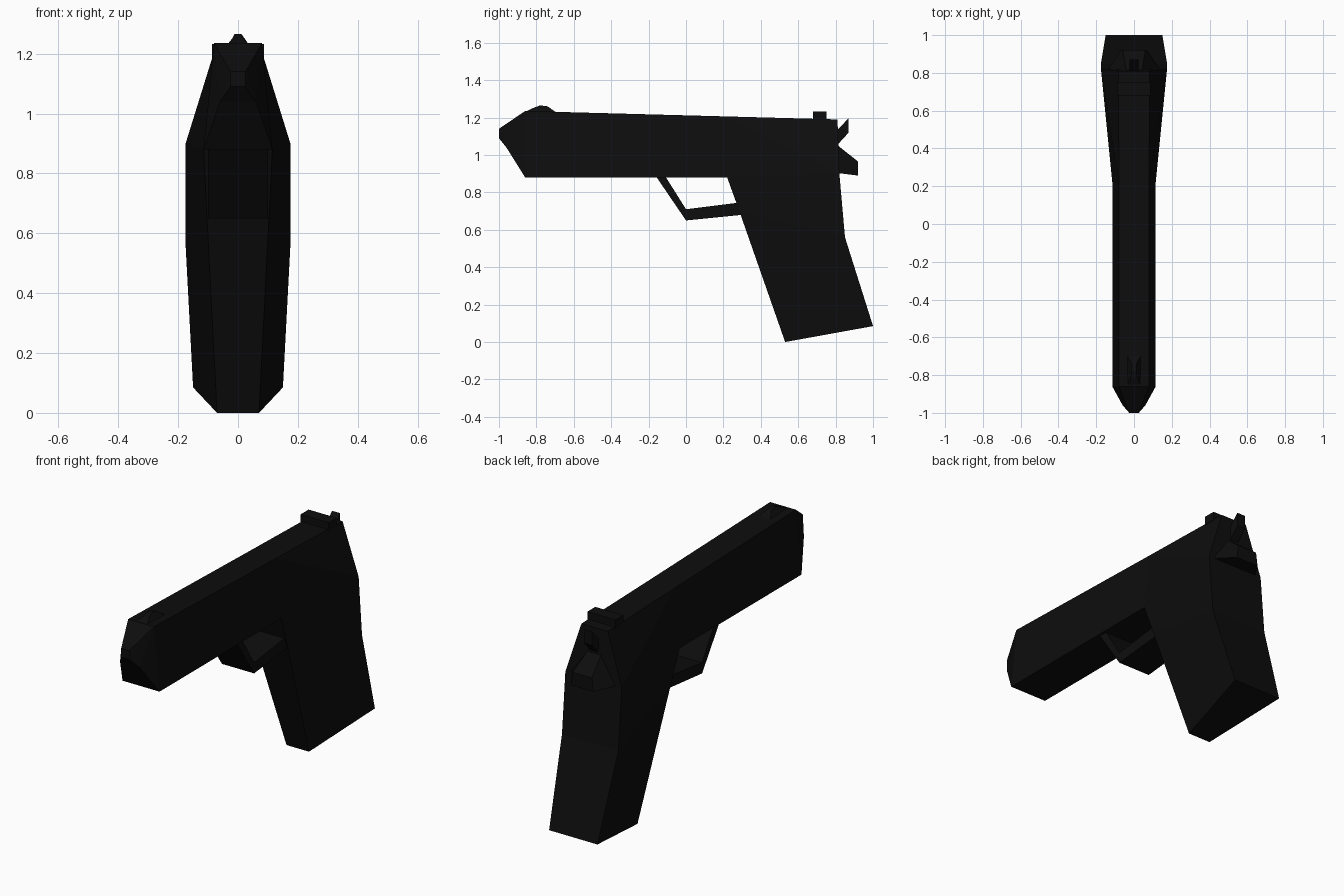
import bpy
import bmesh

cube = bpy.data.objects.get("Cube")
if cube:
    bpy.data.objects.remove(cube, do_unlink=True)

# Single near-black material
black = bpy.data.materials.new("matte black")
black.use_nodes = True
colour = (0.004, 0.004, 0.004, 1)
black.diffuse_color = colour
shader = next(n for n in black.node_tree.nodes if n.type == 'BSDF_PRINCIPLED')
shader.inputs["Base Color"].default_value = colour
shader.inputs["Roughness"].default_value = 0.8


def shell(name, outline, sides=None):
    """Symmetric solid from a side outline of (y, z, half width) points.

    sides lists the flank faces as strings of point letters (a = first point).
    """
    bm = bmesh.new()
    left = [bm.verts.new((w, y, z)) for y, z, w in outline]
    right = [bm.verts.new((-w, y, z)) for y, z, w in outline]
    count = len(outline)
    # Rim joining the two flanks
    for i in range(count):
        j = (i + 1) % count
        bm.faces.new((left[i], left[j], right[j], right[i]))
    # Flanks
    letters = "abcdefghijklmnop"
    for face in sides or [letters[:count]]:
        ids = [letters.index(c) for c in face]
        bm.faces.new([left[i] for i in ids])
        bm.faces.new([right[i] for i in reversed(ids)])
    bmesh.ops.recalc_face_normals(bm, faces=bm.faces)
    mesh = bpy.data.meshes.new(name)
    bm.to_mesh(mesh)
    bm.free()
    mesh.materials.append(black)
    obj = bpy.data.objects.new(name, mesh)
    bpy.context.collection.objects.link(obj)
    return obj


# Slide, muzzle and grip in one faceted body
shell("body", [
    (-0.86, 1.235, 0.08),    # a front top
    (-1.0, 1.14, 0.025),     # b muzzle top
    (-1.0, 1.09, 0.025),     # c muzzle bottom
    (-0.96, 1.04, 0.06),     # d muzzle chin
    (-0.86, 0.88, 0.115),    # e front bottom
    (0.22, 0.88, 0.115),     # f grip front top
    (0.285, 0.70, 0.106),    # g grip front
    (0.53, 0.0, 0.07),       # h grip toe
    (1.0, 0.085, 0.15),      # i grip heel
    (0.85, 0.56, 0.175),     # j grip back
    (0.82, 0.90, 0.175),     # k grip web
    (0.81, 1.19, 0.082),     # l slide back
    (0.22, 1.206, 0.08),     # m slide top
], ["abd", "bcd", "ade", "aefm", "mfk", "mkl", "fgjk", "ghj", "hij"])

# Tang over the hand
shell("tang", [(0.80, 0.905, 0.15), (0.92, 0.89, 0.07),
               (0.92, 0.965, 0.06), (0.80, 1.06, 0.04)])

# Hammer spur
shell("hammer", [(0.79, 1.04, 0.025), (0.815, 1.06, 0.025), (0.87, 1.12, 0.025),
                 (0.87, 1.197, 0.025), (0.81, 1.135, 0.025), (0.79, 1.12, 0.025)])

# Trigger guard loop
shell("trigger_guard", [
    (-0.16, 0.885, 0.10), (0.0, 0.65, 0.10), (0.30, 0.68, 0.10),
    (0.28, 0.745, 0.10), (0.0, 0.71, 0.10), (-0.11, 0.885, 0.10),
], ["abef", "bcde"])

# Sights
shell("front_sight", [(-0.87, 1.225, 0.04), (-0.69, 1.225, 0.04),
                      (-0.74, 1.26, 0.012), (-0.78, 1.265, 0.012), (-0.82, 1.25, 0.02)],
      ["abe", "bcde"])
shell("rear_sight", [(0.68, 1.185, 0.087), (0.75, 1.185, 0.087),
                     (0.75, 1.233, 0.087), (0.68, 1.233, 0.087)])
